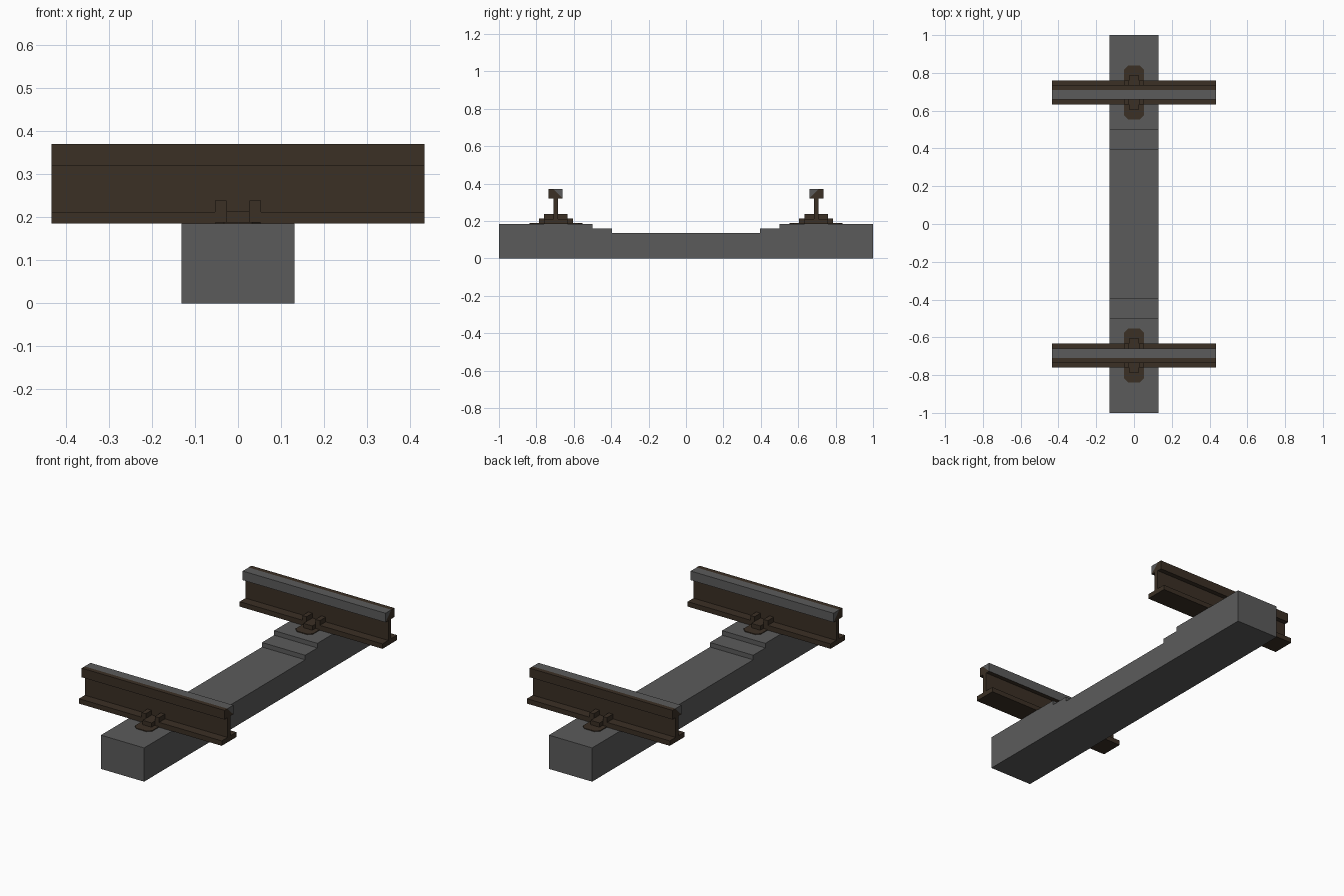
import bpy, bmesh
from mathutils import Vector

if "Cube" in bpy.data.objects:
    bpy.data.objects.remove(bpy.data.objects["Cube"])


def material(name, rgb):
    m = bpy.data.materials.new(name)
    m.diffuse_color = (*rgb, 1)
    m.use_nodes = True
    m.node_tree.nodes["Principled BSDF"].inputs["Base Color"].default_value = m.diffuse_color
    return m


GREY = material("steel_and_concrete_grey", (0.105, 0.105, 0.105))
RUST = material("dark_rust_brown", (0.043, 0.029, 0.018))


def finish(name, bm, mats):
    bmesh.ops.recalc_face_normals(bm, faces=bm.faces)
    me = bpy.data.meshes.new(name)
    bm.to_mesh(me)
    bm.free()
    for m in mats:
        me.materials.append(m)
    ob = bpy.data.objects.new(name, me)
    bpy.context.collection.objects.link(ob)
    return ob


def sweep(polys, start, direction):
    """Extrude touching flat polygons (lists of 3D points) along a direction."""
    bm = bmesh.new()
    for p in polys:
        bm.faces.new([bm.verts.new(Vector(v) + Vector(start)) for v in p])
    bmesh.ops.remove_doubles(bm, verts=bm.verts, dist=1e-5)
    ext = bmesh.ops.extrude_face_region(bm, geom=bm.faces[:], use_keep_orig=True)
    moved = [g for g in ext["geom"] if isinstance(g, bmesh.types.BMVert)]
    bmesh.ops.translate(bm, verts=moved, vec=direction)
    return bm


def box(name, lo, hi, mat):
    quad = [(lo[0], lo[1], 0), (hi[0], lo[1], 0), (hi[0], hi[1], 0), (lo[0], hi[1], 0)]
    return finish(name, sweep([quad], (0, 0, lo[2]), (0, 0, hi[2] - lo[2])), [mat])


# Concrete sleeper with a stepped, lowered middle
half = [(0.395, 0.135), (0.395, 0.16), (0.5, 0.16), (0.5, 0.185), (1, 0.185), (1, 0)]
outline = half + [(-y, z) for y, z in reversed(half)]
finish("sleeper", sweep([[(0, y, z) for y, z in outline]], (-0.131, 0, 0), (0.262, 0, 0)), [GREY])

# Rail section: offset outward from the rail centre, height
BODY = [(-.063, .185), (.063, .185), (.063, .212), (.0125, .212), (.0125, .32),
        (.039, .32), (.039, .37), (.014, .37), (-.037, .32), (-.0125, .32),
        (-.0125, .212), (-.063, .212)]
WORN = [(.014, .37), (-.037, .37), (-.037, .32)]
GAUGE = 0.696

for side, s in (("left", -1), ("right", 1)):
    # Rail, with the inner top of the head worn to bare grey
    polys = [[(0, s * (GAUGE + d), z) for d, z in p] for p in (BODY, WORN)]
    bm = sweep(polys, (-0.433, 0, 0), (0.866, 0, 0))
    for f in bm.faces:
        c = f.calc_center_median()
        d = s * c.y - GAUGE
        f.material_index = int((c.z - .32) * .051 > (d + .037) * .05 + 1e-5)
    finish(side + "_rail", bm, [RUST, GREY])

    # Thin base plate with cut corners
    w, l, c = 0.052, 0.142, 0.02
    corner = [(w, -l + c), (w, l - c), (w - c, l), (-w + c, l),
              (-w, l - c), (-w, -l + c), (-w + c, -l), (w - c, -l)]
    plate = [(x, s * GAUGE + y, 0) for x, y in corner]
    finish(side + "_base_plate", sweep([plate], (0, 0, 0.183), (0, 0, 0.006)), [RUST])

    # Clips each side of the web: low tongue and two raised jaws
    for where, t in (("inner", -1), ("outer", 1)):
        def clip(part, x0, x1, near, far, z0, z1):
            ys = sorted((s * (GAUGE + t * near), s * (GAUGE + t * far)))
            box(f"{side}_{where}_{part}", (x0, ys[0], z0), (x1, ys[1], z1), RUST)
        clip("clip_tongue", -0.027, 0.027, 0.05, 0.091, 0.186, 0.2125)
        clip("clip_jaw_a", -0.053, -0.027, 0.01, 0.0635, 0.186, 0.238)
        clip("clip_jaw_b", 0.027, 0.053, 0.01, 0.0635, 0.186, 0.238)
